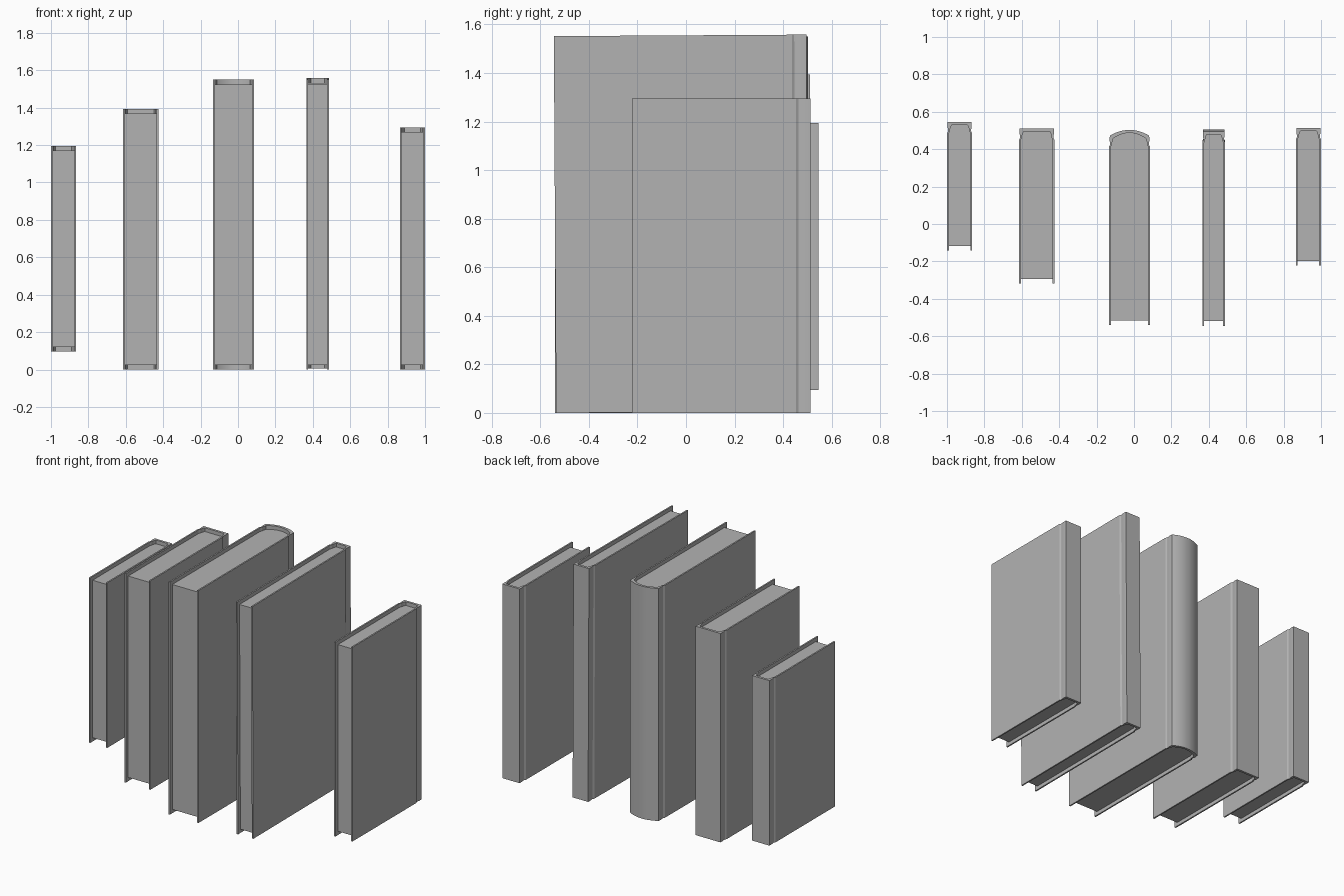
import bpy, bmesh, math

default = bpy.data.objects.get("Cube")
if default:
    bpy.data.objects.remove(default, do_unlink=True)

# One plain grey for everything
grey = bpy.data.materials.new("plain_grey")
grey.use_nodes = True
colour = (0.45, 0.45, 0.45, 1)
grey.diffuse_color = colour
grey.node_tree.nodes["Principled BSDF"].inputs["Base Color"].default_value = colour

RECESS = 0.025  # how far the pages sit inside the cover


def mirrored(half):
    """Complete an outline running fore-edge to spine with its mirror image."""
    return half + [(-x, y) for x, y in reversed(half)]


def finish(bm, name, location, tilt):
    bmesh.ops.recalc_face_normals(bm, faces=bm.faces)
    mesh = bpy.data.meshes.new(name)
    bm.to_mesh(mesh)
    bm.free()
    mesh.materials.append(grey)
    obj = bpy.data.objects.new(name, mesh)
    bpy.context.collection.objects.link(obj)
    obj.location = location
    obj.rotation_euler.x = tilt
    bpy.ops.object.select_all(action='DESELECT')
    obj.select_set(True)
    bpy.context.view_layer.objects.active = obj
    bpy.ops.object.shade_smooth_by_angle(angle=math.radians(20))


def cover_mesh(outer, inner, height):
    """Wrap-around shell between two matching outlines."""
    bm = bmesh.new()
    rings = []
    for x_y in zip(outer, inner):
        (a, b), (c, d) = x_y
        rings.append([bm.verts.new(p) for p in
                      ((a, b, 0), (a, b, height), (c, d, height), (c, d, 0))])
    for r, s in zip(rings, rings[1:]):
        for i in range(4):
            j = (i + 1) % 4
            bm.faces.new((r[i], r[j], s[j], s[i]))
    bm.faces.new(rings[0])
    bm.faces.new(rings[-1])
    return bm


def page_mesh(outline, low, high):
    bm = bmesh.new()
    face = bm.faces.new([bm.verts.new((x, y, low)) for x, y in outline])
    top = bmesh.ops.extrude_face_region(bm, geom=[face])["geom"]
    verts = [v for v in top if isinstance(v, bmesh.types.BMVert)]
    bmesh.ops.translate(bm, verts=verts, vec=(0, 0, high - low))
    return bm


def book(name, x0, x1, y0, y1, z0, z1, rounded=False, tilt=0):
    w, depth, height = (x1 - x0) / 2, y1 - y0, z1 - z0
    s = 0.03 if rounded else 0.0  # spine bulge
    # Board, hinge groove, spine shoulder
    outer = [(w, -depth), (w, -.06 - s), (w - .006, -.05 - s),
             (w - .006, -.04 - s), (w - .003, -.025 - s)]
    inner = [(w - .01, -depth), (w - .01, -.06 - s), (w - .015, -.05 - s),
             (w - .016, -.04 - s), (w - .02, -.025 - s)]
    if rounded:
        for i in range(8):
            t = 1 - i / 8
            outer.append(((w - .005) * t, -s * t * t))
            inner.append(((w - .022) * t, -.016 - s * t * t))
    else:
        outer.append((w - .004, 0))
        inner.append((w - .025, -.016))
    location = ((x0 + x1) / 2, y1, z0)
    finish(cover_mesh(mirrored(outer), mirrored(inner), height),
           name + "_cover", location, tilt)
    # Page block fills the cover, set back on three sides
    pages = [(inner[0][0], -depth + RECESS)] + inner[1:]
    finish(page_mesh(mirrored(pages), RECESS, height - RECESS),
           name + "_pages", location, tilt)


book("small_raised_book", -1.0, -.865, -.143, .545, .095, 1.195)
book("medium_book", -.615, -.425, -.318, .51, 0, 1.393)
book("round_spine_book", -.134, .086, -.54, .503, 0, 1.55, rounded=True)
book("tall_thin_book", .365, .487, -.535, .505, .006, 1.558, tilt=.006)
book("short_book", .865, 1.0, -.222, .513, 0, 1.295)
